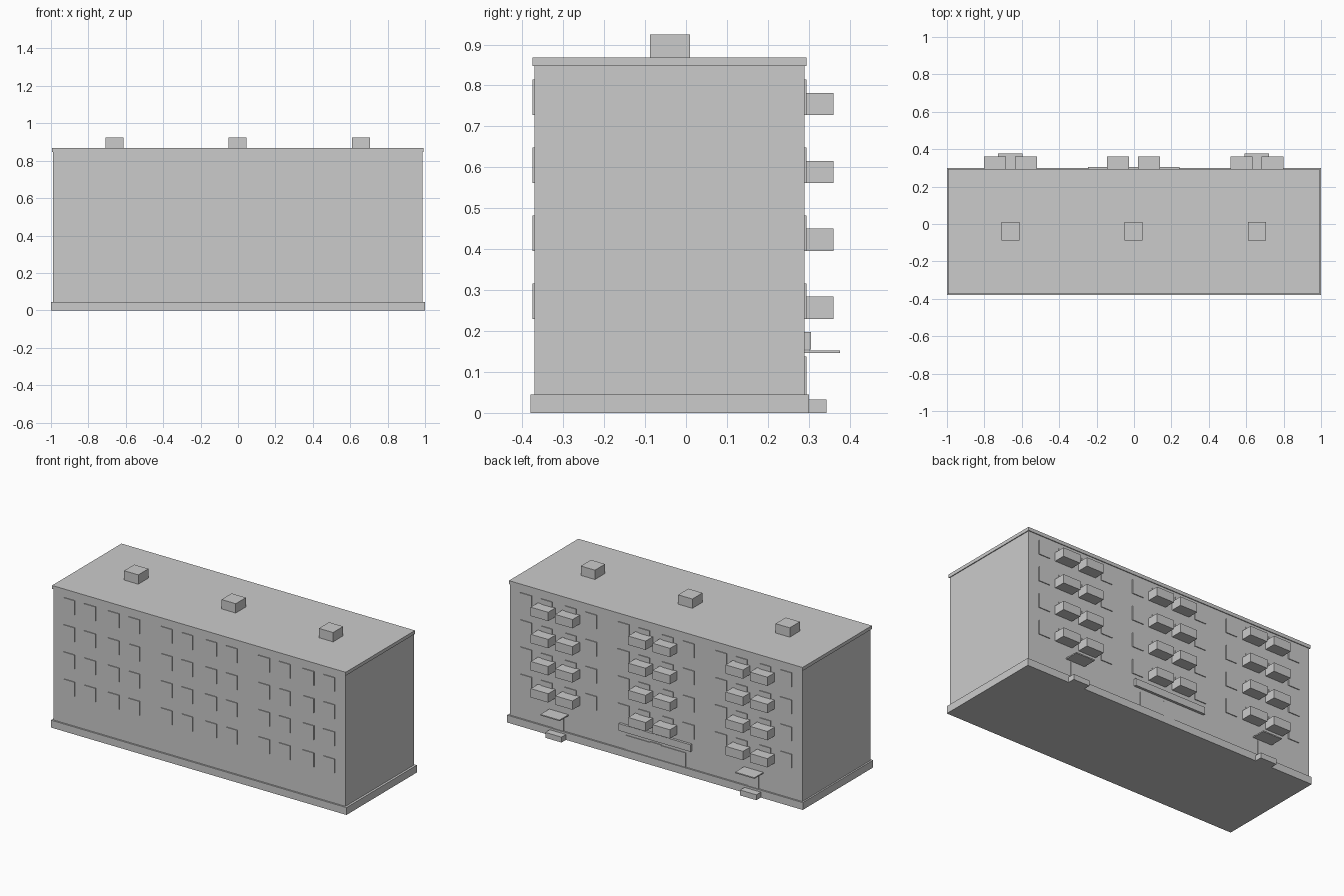
import bpy, bmesh
from mathutils import Matrix, Vector

if "Cube" in bpy.data.objects:
    bpy.data.objects.remove(bpy.data.objects["Cube"])

grey = bpy.data.materials.new("concrete_grey")
grey.diffuse_color = (0.6, 0.6, 0.6, 1)
grey.use_nodes = True
grey.node_tree.nodes["Principled BSDF"].inputs["Base Color"].default_value = grey.diffuse_color


def boxes(name, spans):
    """One object made of boxes given as (x0, x1, y0, y1, z0, z1)."""
    bm = bmesh.new()
    for x0, x1, y0, y1, z0, z1 in spans:
        centre = Vector((x0 + x1, y0 + y1, z0 + z1)) / 2
        size = Matrix.Diagonal((x1 - x0, y1 - y0, z1 - z0, 1))
        bmesh.ops.create_cube(bm, size=1, matrix=Matrix.Translation(centre) @ size)
    mesh = bpy.data.meshes.new(name)
    bm.to_mesh(mesh)
    bm.free()
    mesh.materials.append(grey)
    obj = bpy.data.objects.new(name, mesh)
    bpy.context.collection.objects.link(obj)
    return obj


FRONT, BACK = -0.37, 0.29           # wall planes
SECTIONS = (-0.661, -0.002, 0.657)  # stairwell axes
FLOORS = [0.23 + 0.166 * i for i in range(4)]

# Main volume
boxes("plinth", [(-1, 1, -0.38, 0.30, 0, 0.045)])
boxes("walls", [(-0.99, 0.986, FRONT, BACK, 0.045, 0.848)])
boxes("roof_slab", [(-0.995, 0.991, -0.375, 0.295, 0.847, 0.868)])
boxes("roof_vents", [(c - 0.048, c + 0.048, -0.088, 0.01, 0.868, 0.925)
                     for c in SECTIONS])

# Window plates on both long walls
for name, y0, y1 in (("front_windows", FRONT - 0.005, FRONT),
                     ("back_windows", BACK, BACK + 0.005)):
    boxes(name, [(c + o - 0.038, c + o + 0.038, y0, y1, z, z + 0.086)
                 for c in SECTIONS for o in (-0.22, -0.08, 0.08, 0.22)
                 for z in FLOORS])

# Balconies in pairs on the back
boxes("balconies", [(c + o - 0.059, c + o + 0.059, BACK, 0.36, z, z + 0.054)
                    for c in SECTIONS for o in (-0.0825, 0.0825) for z in FLOORS])

# Side entrances: door, canopy and step
sides = (SECTIONS[0], SECTIONS[2])
boxes("side_doors", [(c - 0.035, c + 0.035, BACK, BACK + 0.005, 0.045, 0.138)
                     for c in sides])
boxes("canopies", [(c - 0.065, c + 0.065, BACK, 0.376, 0.146, 0.153) for c in sides])
boxes("steps", [(c - 0.055, c + 0.055, 0.29, 0.343, 0, 0.033) for c in sides])

# Central shopfront: door, display windows and fascia board
boxes("shop_door", [(-0.037, 0.036, BACK, BACK + 0.005, 0.045, 0.138)])
boxes("shop_windows", [(-0.203, -0.037, BACK, BACK + 0.004, 0.045, 0.133),
                       (0.036, 0.2, BACK, BACK + 0.004, 0.045, 0.133)])
boxes("shop_fascia", [(-0.245, 0.243, BACK, 0.305, 0.155, 0.198)])
